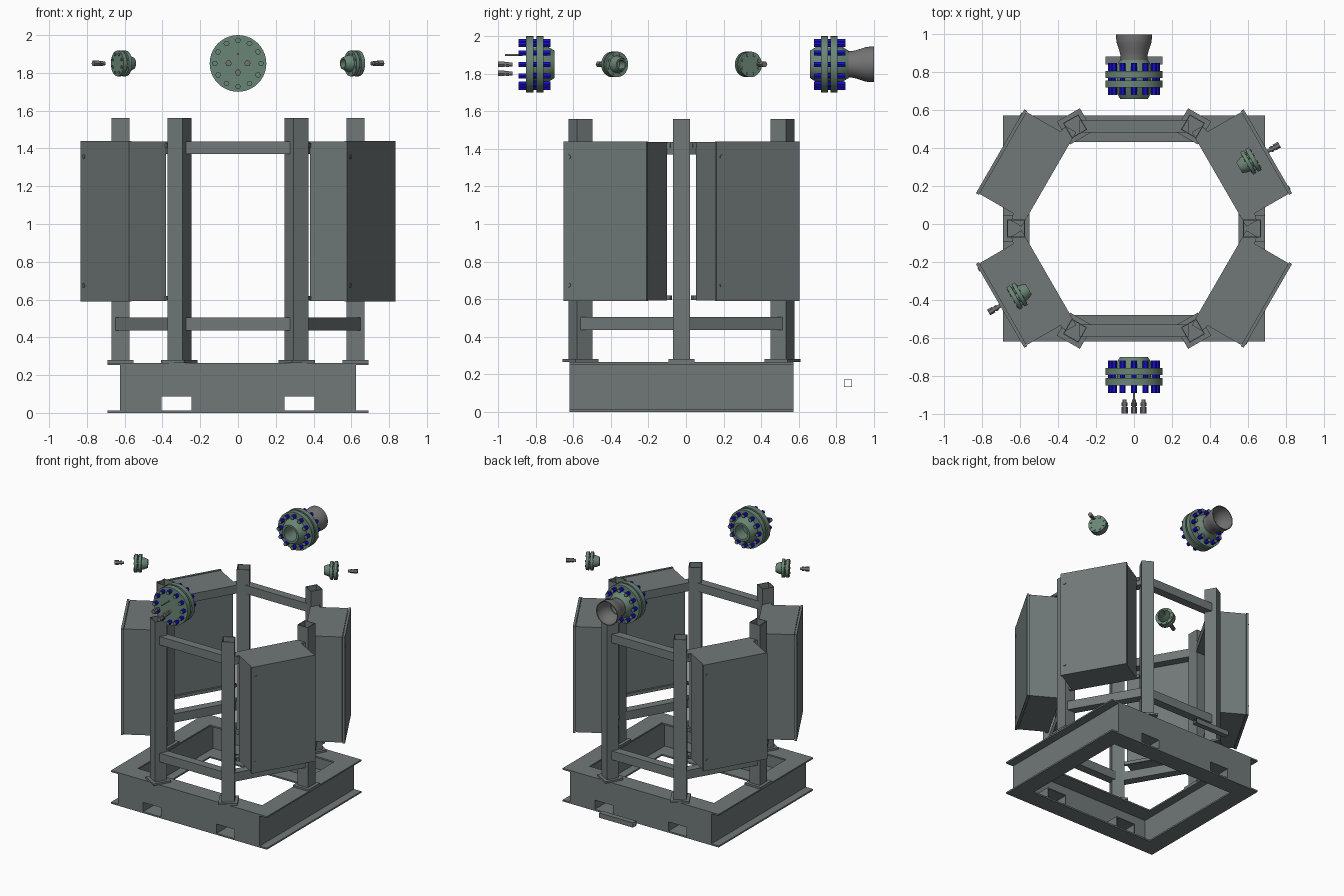
import bpy, bmesh, math
from mathutils import Matrix, Vector

if "Cube" in bpy.data.objects:
    bpy.data.objects.remove(bpy.data.objects["Cube"])

def mat(name, col):
    m = bpy.data.materials.new(name)
    m.diffuse_color = col
    m.use_nodes = True
    m.node_tree.nodes["Principled BSDF"].inputs["Base Color"].default_value = m.diffuse_color
    return m

STEEL = mat("painted_steel", (0.165, 0.19, 0.19, 1))
METAL = mat("bare_metal", (0.17, 0.17, 0.17, 1))
GREEN = mat("flange_green", (0.145, 0.235, 0.18, 1))
BLUE = mat("bolt_blue", (0.008, 0.004, 0.60, 1))
I = Matrix.Identity(4)
CY = -0.024                     # centre of the hexagonal frame in y
APO, RAD = 0.539, 0.622         # hexagon apothem and corner radius

def frame(deg, cy=CY, z=0):
    # local x points outward, local y runs along the side
    return Matrix.Translation((0, cy, z)) @ Matrix.Rotation(math.radians(deg), 4, 'Z')

def finish(name, bm, m=STEEL, smooth=False):
    bmesh.ops.recalc_face_normals(bm, faces=bm.faces[:])
    me = bpy.data.meshes.new(name)
    bm.to_mesh(me)
    bm.free()
    ob = bpy.data.objects.new(name, me)
    bpy.context.collection.objects.link(ob)
    me.materials.append(m)
    if smooth:
        bpy.ops.object.select_all(action='DESELECT')
        ob.select_set(True)
        bpy.context.view_layer.objects.active = ob
        bpy.ops.object.shade_smooth_by_angle(angle=math.radians(35))
    return ob

def boxes(name, items, M=I):
    bm = bmesh.new()
    for lo, hi in items:
        lo, hi = Vector(lo), Vector(hi)
        T = Matrix.Translation((lo + hi) / 2) @ Matrix.Diagonal((*(hi - lo), 1))
        bmesh.ops.create_cube(bm, size=1, matrix=M @ T)
    return finish(name, bm)

def lathe(bm, prof, M, seg=40):
    # closed (x, radius) profile revolved about local x
    rings = []
    for i in range(seg):
        a = 2 * math.pi * i / seg
        rings.append([bm.verts.new(M @ Vector((x, r * math.cos(a), r * math.sin(a)))) for x, r in prof])
    n = len(prof)
    for i in range(seg):
        A, B = rings[i], rings[(i + 1) % seg]
        for j in range(n):
            k = (j + 1) % n
            bm.faces.new((A[j], A[k], B[k], B[j]))

def rod(bm, x0, x1, r, M, y=0, z=0, seg=6):
    T = M @ Matrix.Translation(((x0 + x1) / 2, y, z)) @ Matrix.Rotation(math.pi / 2, 4, 'Y')
    bmesh.ops.create_cone(bm, cap_ends=True, segments=seg, radius1=r, radius2=r, depth=abs(x1 - x0), matrix=T)

def square_tube(name, w, z0, z1, t, M):
    h, i = w / 2, w / 2 - t
    boxes(name, [((-h, -h, z0), (h, -i, z1)), ((-h, i, z0), (h, h, z1)),
                 ((-h, -i, z0), (-i, i, z1)), ((i, -i, z0), (h, i, z1))], M)

# ---- base: I-beams on the sides, channels front and back
H, T = 0.265, 0.012
Y0, Y1 = -0.62, 0.573
for s, n in ((1, "right"), (-1, "left")):
    cx = s * 0.62
    boxes(f"base_beam_{n}", [((cx - .07, Y0, 0), (cx + .07, Y1, T)),
                             ((cx - .07, Y0, H - T), (cx + .07, Y1, H)),
                             ((cx - .006, Y0, T), (cx + .006, Y1, H - T))])
for y, s, n in ((Y0, 1, "front"), (Y1, -1, "back")):
    def span(x0, x1, z0, z1, d):
        ya, yb = sorted((y, y + s * d))
        return (x0, ya, z0), (x1, yb, z1)
    parts = [span(-.55, .55, 0, T, .14), span(-.55, .55, H - T, H, .14),
             span(-.62, .62, .088, H - T, T)]
    for x0, x1 in ((-.62, -.405), (-.245, .245), (.405, .62)):
        parts.append(span(x0, x1, T, .088, T))
    for x0, x1 in ((-.405, -.245), (.245, .405)):      # fork pockets
        parts += [span(x0 - .006, x1 + .006, .086, .094, .14),
                  span(x0 - .006, x0, T, .088, .14), span(x1, x1 + .006, T, .088, .14)]
    boxes(f"base_channel_{n}", parts)

# ---- loose open tube behind the base
boxes("spacer_tube", [((-.15, .842, .133), (.15, .884, .135)), ((-.15, .842, .169), (.15, .884, .171)),
                      ((-.15, .842, .135), (.15, .844, .169)), ((-.15, .882, .135), (.15, .884, .169))])

# ---- six columns with foot plates
for k in range(6):
    M = frame(60 * k) @ Matrix.Translation((RAD, 0, 0))
    square_tube(f"column_{k}", .093, .28, 1.56, .005, M)
    boxes(f"foot_plate_{k}", [((-.07, -.07, H), (.07, .07, .28))], M)

# ---- cross bars and cabinets on the hexagon sides
for k in range(6):
    M = frame(30 + 60 * k) @ Matrix.Translation((APO, 0, 0))
    slanted = k not in (1, 4)
    o = .012 if slanted else 0
    for z0, z1, n in ((.435, .505, "lower"), (1.37, 1.437, "upper")):
        boxes(f"{n}_bar_{k}", [((o - .033, -.288, z0), (o + .033, .288, z1))], M)
    if not slanted:
        continue
    boxes(f"cabinet_rails_{k}", [((.03, -.27, z), (.05, .27, z + .025)) for z in (.595, 1.405)], M)
    boxes(f"cabinet_{k}", [((.045, -.249, .593), (.255, .249, 1.437))], M)
    boxes(f"cabinet_door_{k}", [((.258, -.255, .59), (.276, .255, 1.44)),
                                ((.25, -.243, .60), (.26, .243, 1.43))], M)
    bm = bmesh.new()
    for z in (.675, 1.357):
        rod(bm, .27, .28, .012, M, -.222, z, 16)
    finish(f"door_locks_{k}", bm)

# ---- flange fittings
def neck_flange(name, M, x, R, d, bore, t, L):
    # disc of thickness t starting at x, tapered neck heading in direction d
    s = lambda v: x + d * v
    bm = bmesh.new()
    lathe(bm, [(s(0), bore), (s(0), R), (s(t), R), (s(t), R * .68), (s(t + L * .45), R * .62),
               (s(t + L), bore * 1.3), (s(t + L), bore)], M)
    finish(name, bm, GREEN, True)

def bolts(name, M, n, r, x0, x1, f0, f1, w):
    # blue nuts and rod outside the flange faces, green end caps
    bm, caps = bmesh.new(), bmesh.new()
    for i in range(n):
        a = 2 * math.pi * i / n
        y, z = r * math.cos(a), r * math.sin(a)
        rod(bm, x0, f0, w, M, y, z)
        rod(bm, f1, x1, w, M, y, z)
        rod(bm, f0, f1, w * .9, M, y, z, 8)
        for e, q in ((x0, -.001), (x1, .001)):
            rod(caps, e, e + q, w * .98, M, y, z)
    finish(name, bm, BLUE)
    finish(name + "_ends", caps, GREEN)

def plug(name, M, x, y=0, z=0, L=.07, r=.0155):
    # stepped hex compression fitting
    bm = bmesh.new()
    rod(bm, x, x + L * .3, r * .65, M, y, z, 16)
    rod(bm, x + L * .22, x + L * .45, r, M, y, z)
    rod(bm, x + L * .45, x + L * .55, r * .75, M, y, z, 16)
    rod(bm, x + L * .55, x + L, r * 1.1, M, y, z)
    finish(name, bm, METAL)

# front blind flange pair
F = frame(-90, 0, 1.85)
neck_flange("front_neck_flange", F, .797, .15, -1, .056, .037, .06)
bm = bmesh.new()
rod(bm, .795, .812, .09, F, seg=40)
rod(bm, .812, .852, .15, F, seg=40)
finish("front_blind_flange", bm, GREEN, True)
bolts("front_bolts", F, 12, .122, .722, .89, .76, .852, .0155)
for i, (y, z) in enumerate(((-.05, 0), (.05, 0), (0, -.048))):
    plug(f"front_plug_{i}", F, .925, y, z, .075)
bm = bmesh.new()
rod(bm, .87, .965, .005, F, 0, .05, 12)
finish("front_probe", bm, METAL)

# back open flange pair with flared reducer
B = frame(90, 0, 1.85)
neck_flange("back_inner_flange", B, .757, .15, -1, .056, .037, .06)
neck_flange("back_outer_flange", B, .769, .15, 1, .056, .037, .06)
bm = bmesh.new()
lathe(bm, [(.75, .056), (.75, .09), (.776, .09), (.776, .056)], B)
finish("back_gasket", bm, GREEN, True)
bolts("back_bolts", B, 12, .122, .682, .848, .72, .806, .0155)
bm = bmesh.new()
lathe(bm, [(.862, .063), (.862, .07), (.885, .071), (.905, .075), (.93, .083), (.955, .091), (.975, .094),
           (1, .095), (1, .089), (.975, .088), (.955, .085), (.93, .077), (.905, .069), (.885, .064)], B)
finish("back_reducer", bm, METAL, True)

# two small side flange pairs
for deg, n in ((210, "left"), (30, "right")):
    M = frame(deg, CY, 1.85)
    neck_flange(f"{n}_neck_flange", M, .706, .068, -1, .024, .02, .045)
    bm = bmesh.new()
    rod(bm, .70, .716, .036, M, seg=32)
    rod(bm, .716, .738, .068, M, seg=32)
    finish(f"{n}_blind_flange", bm, GREEN, True)
    bm = bmesh.new()
    for i in range(8):
        a = math.pi * (i + .5) / 4
        rod(bm, .683, .743, .008, M, .052 * math.cos(a), .052 * math.sin(a), 8)
    finish(f"{n}_studs", bm, GREEN)
    plug(f"{n}_plug", M, .815, L=.07)
